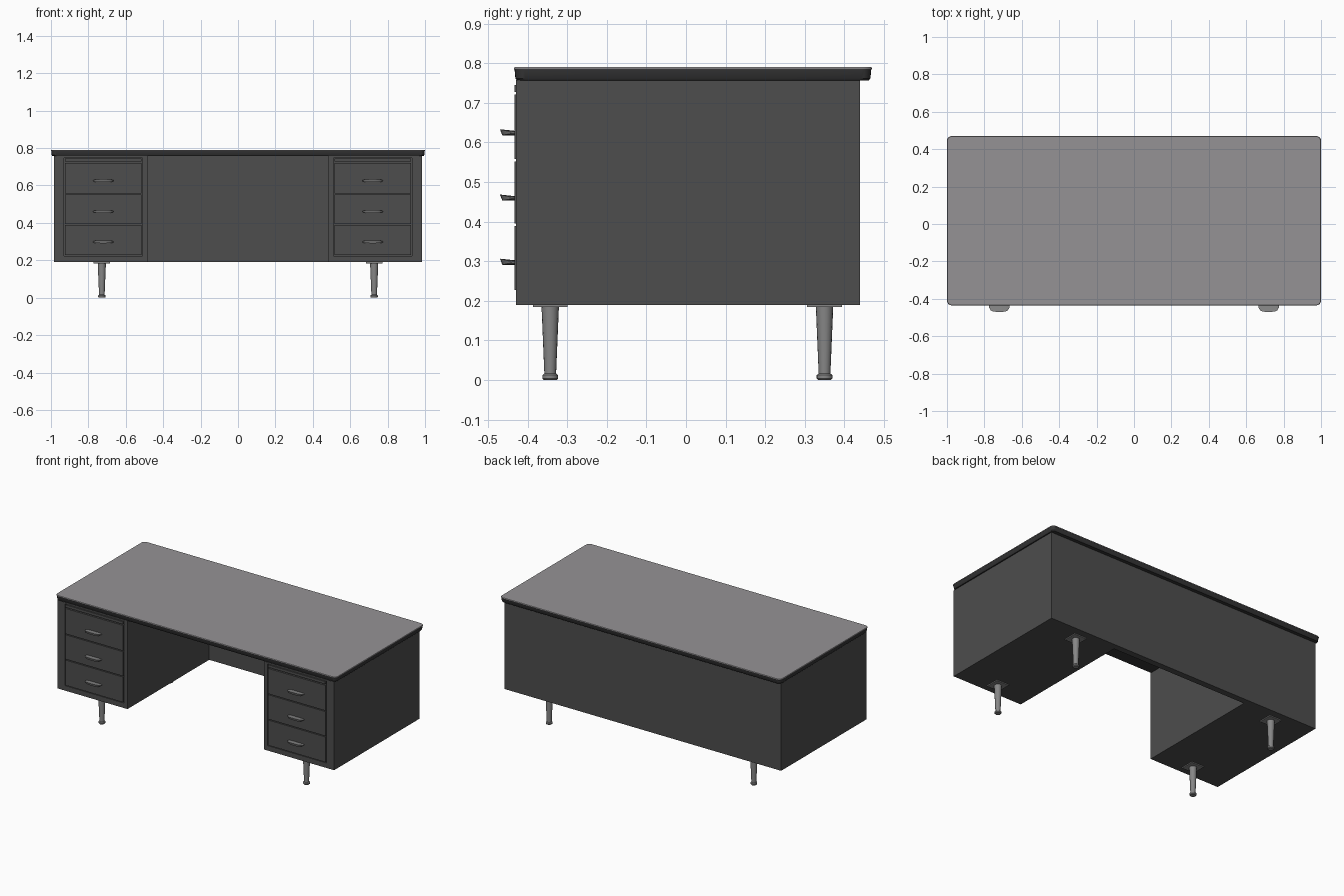
import bpy, bmesh, math

if "Cube" in bpy.data.objects:
    bpy.data.objects.remove(bpy.data.objects["Cube"])


def mat(name, c):
    m = bpy.data.materials.new(name)
    m.diffuse_color = (*c, 1)
    m.use_nodes = True
    m.node_tree.nodes["Principled BSDF"].inputs["Base Color"].default_value = m.diffuse_color
    return m


STEEL = mat("charcoal steel", (0.075, 0.075, 0.075))
EDGE = mat("black edging", (0.035, 0.035, 0.036))
TOP = mat("grey laminate", (0.30, 0.29, 0.30))
METAL = mat("brushed metal", (0.24, 0.24, 0.24))


def finish(name, bm, m, smooth=False):
    bmesh.ops.recalc_face_normals(bm, faces=bm.faces)
    me = bpy.data.meshes.new(name)
    bm.to_mesh(me)
    bm.free()
    me.materials.append(m)
    ob = bpy.data.objects.new(name, me)
    bpy.context.collection.objects.link(ob)
    if smooth:
        bpy.context.view_layer.objects.active = ob
        ob.select_set(True)
        bpy.ops.object.shade_smooth_by_angle(angle=math.radians(35))
        ob.select_set(False)
    return ob


def box(name, x, y, z, m):
    bm = bmesh.new()
    bmesh.ops.create_cube(bm, size=1)
    for v in bm.verts:
        v.co = [(a + b) / 2 + c * (b - a) for (a, b), c in
                zip([sorted(x), sorted(y), sorted(z)], v.co)]
    return finish(name, bm, m)


def loft(name, rings, m, smooth=True):
    """Bridge equal-length point rings and cap both ends."""
    bm = bmesh.new()
    rs = [[bm.verts.new(p) for p in r] for r in rings]
    n = len(rs[0])
    for a, b in zip(rs, rs[1:]):
        for i in range(n):
            j = (i + 1) % n
            bm.faces.new((a[i], a[j], b[j], b[i]))
    bm.faces.new(rs[0])
    bm.faces.new(rs[-1])
    return finish(name, bm, m, smooth)


def rounded(inset, z, r=0.025):
    """Rounded rectangle outline of the desktop at height z."""
    x, y0, y1 = 1 - inset, -0.435 + inset, 0.47 - inset
    pts = []
    for cx, cy, a0 in ((x - r, y1 - r, 0), (r - x, y1 - r, 90),
                       (r - x, y0 + r, 180), (x - r, y0 + r, 270)):
        for k in range(6):
            a = math.radians(a0 + k * 18)
            pts.append((cx + r * math.cos(a), cy + r * math.sin(a), z))
    return pts


# desktop: dark edging with a thin laminate sheet
loft("desktop_edge", [rounded(0.008, 0.757), rounded(0.004, 0.762),
                      rounded(0.002, 0.784)], EDGE)
loft("desktop_surface", [rounded(0.001, 0.784), rounded(0, 0.786),
                         rounded(0.002, 0.790)], TOP)

# back panel joining the pedestals
box("modesty_panel", (-0.486, 0.486), (0.40, 0.44), (0.19, 0.758), STEEL)

FRONT = -0.43
for s, side in ((-1, "left"), (1, "right")):
    # pedestal shell
    box(side + "_pedestal", (s * 0.485, s * 0.985), (-0.418, 0.44), (0.19, 0.758), STEEL)
    # front frame around the drawers
    for n, x, z in (("outer_stile", (0.93, 0.985), (0.19, 0.758)),
                    ("inner_stile", (0.485, 0.51), (0.19, 0.758)),
                    ("bottom_rail", (0.51, 0.93), (0.19, 0.222)),
                    ("top_rail", (0.51, 0.93), (0.748, 0.758))):
        box(f"{side}_{n}", [s * v for v in x], (FRONT, -0.417), z, STEEL)
    # pull-out writing board
    box(side + "_pullout_board", (s * 0.516, s * 0.924), (-0.433, -0.41), (0.728, 0.745), STEEL)
    # drawers with tapered bow handles
    for i, (z0, z1, zh) in enumerate(((0.227, 0.389, 0.298), (0.395, 0.552, 0.46),
                                      (0.558, 0.721, 0.625))):
        box(f"{side}_drawer_{i + 1}", (s * 0.515, s * 0.925), (-0.433, -0.41), (z0, z1), STEEL)
        rings = []
        for k in range(13):
            t = -1 + k / 6
            w = math.sqrt(max(0, 1 - abs(t) ** 3))
            yf = -0.446 - 0.024 * w
            h = 0.002 + 0.005 * w
            x = s * 0.72 + 0.055 * t
            rings.append([(x, yf, zh + h * 1.2), (x, -0.431, zh + h * 0.6),
                          (x, -0.431, zh - h), (x, yf + 0.006, zh - h)])
        loft(f"{side}_handle_{i + 1}", rings, METAL)
    # legs with mounting plates and feet
    for y, end in ((-0.343, "front"), (0.35, "back")):
        x = s * 0.728
        box(f"{side}_{end}_leg_plate", (x - 0.044, x + 0.044), (y - 0.044, y + 0.044),
            (0.184, 0.191), METAL)
        loft(f"{side}_{end}_leg",
             [[(x + r * math.cos(a * math.pi / 8), y + r * math.sin(a * math.pi / 8), z)
               for a in range(16)]
              for r, z in ((0.016, 0), (0.020, 0.004), (0.020, 0.012), (0.015, 0.016),
                           (0.015, 0.02), (0.022, 0.186))], METAL)
